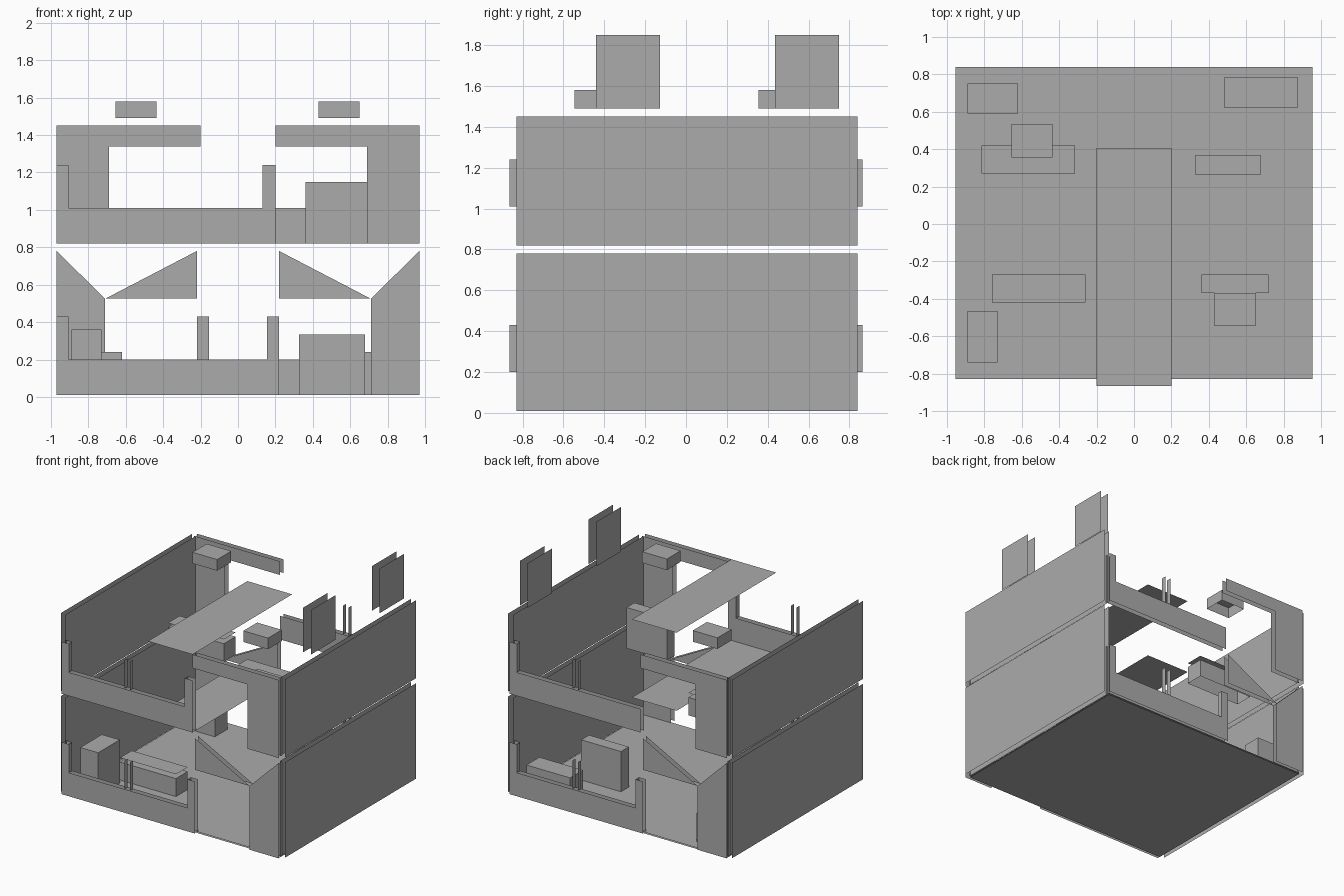
import bpy
import bmesh

cube = bpy.data.objects.get("Cube")
if cube:
    bpy.data.objects.remove(cube, do_unlink=True)

grey = bpy.data.materials.new("plain_grey")
grey.use_nodes = True
colour = (0.41, 0.41, 0.41, 1)
grey.diffuse_color = colour
grey.node_tree.nodes["Principled BSDF"].inputs["Base Color"].default_value = colour


def build(name, polygons):
    """Make one object from a list of flat polygons."""
    bm = bmesh.new()
    for points in polygons:
        bm.faces.new([bm.verts.new(p) for p in points])
    bmesh.ops.remove_doubles(bm, verts=bm.verts, dist=0.0001)
    mesh = bpy.data.meshes.new(name)
    bm.to_mesh(mesh)
    bm.free()
    mesh.materials.append(grey)
    obj = bpy.data.objects.new(name, mesh)
    bpy.context.collection.objects.link(obj)
    return obj


def rect(left, right, low, high):
    return [(left, low), (right, low), (right, high), (left, high)]


def level(outline, z):
    return [(x, y, z) for x, y in outline]


def side_sheet(x, front, back, low, high):
    return [(x, y, z) for y, z in rect(front, back, low, high)]


def open_box(name, left, right, front, back, low, high):
    """Box without a bottom."""
    base = rect(left, right, front, back)
    faces = [level(base, high)]
    for i in range(4):
        a, b = base[i], base[(i + 1) % 4]
        faces.append([(*a, low), (*b, low), (*b, high), (*a, high)])
    return build(name, faces)


OUTER, INNER = 0.865, 0.822     # the two skins of the end walls
FRONT, BACK = -0.83, 0.84       # run of the side walls
EDGE = 0.97                     # half width of the end walls
GROUND, GROUND_TOP = 0.01, 0.78
UPPER, UPPER_TOP = 0.82, 1.45


def end_wall(name, turn, outlines):
    """Two skins of one end wall; turn = -1 gives the rotated back wall."""
    faces = []
    for depth in (OUTER, INNER):
        for outline in outlines:
            faces.append([(turn * x, -turn * depth, z) for x, z in outline])
    build(name, faces)


def window_reveals(name, turn, positions, sill):
    build(name, [side_sheet(turn * x, -turn * OUTER, -turn * INNER, sill, sill + 0.23)
                 for x in positions])


# Base slab
slab = rect(-0.955, 0.955, FRONT, BACK)
build("base_slab", [level(slab, 0), level(slab, GROUND)])

# Double side walls on both storeys
for side, x in (("right", -1), ("left", 1)):
    for storey, low, high in (("ground", GROUND, GROUND_TOP), ("upper", UPPER, UPPER_TOP)):
        build(f"{storey}_{side}_wall",
              [side_sheet(x * s, FRONT, BACK, low, high) for s in (1, 0.957)])

# End walls, with the back turned half way round
for end, turn in (("front", 1), ("back", -1)):
    sill, door, jamb, head = 0.2, 0.22, 0.71, 0.525
    end_wall(f"ground_{end}_wall", turn, [
        rect(-EDGE, door, GROUND, sill),
        rect(-EDGE, -0.905, sill, 0.43),
        rect(0.155, door, sill, 0.43),
        [(jamb, GROUND), (EDGE, GROUND), (EDGE, GROUND_TOP), (jamb, head)],
        [(door, head), (jamb, head), (door, GROUND_TOP)],
    ])
    window_reveals(f"ground_{end}_window_posts", turn,
                   (-0.905, -0.41, -0.36, 0.155), sill)

    sill, door, jamb, head = 1.01, 0.2, 0.69, 1.34
    parts = [
        rect(-EDGE, door, UPPER, sill),
        rect(-EDGE, -0.905, sill, 1.24),
        [(jamb, UPPER), (EDGE, UPPER), (EDGE, UPPER_TOP),
         (door, UPPER_TOP), (door, head), (jamb, head)],
    ]
    reveals = [-0.905, -0.41, -0.36]
    if end == "front":
        parts.append(rect(0.13, door, sill, 1.24))
        reveals.append(0.13)
    end_wall(f"upper_{end}_wall", turn, parts)
    window_reveals(f"upper_{end}_window_posts", turn, reveals, sill)

# Walkway strips of the upper floor and roof
strip = rect(-0.2, 0.2, -OUTER, 0.405)
build("upper_floor_strip", [level(strip, UPPER)])
build("roof_strip", [level(strip, UPPER_TOP)])

# Ground storey furniture
open_box("front_cabinet", -0.89, -0.73, -0.74, -0.465, GROUND, 0.36)
open_box("back_right_bench", -0.89, -0.62, 0.59, 0.75, GROUND, 0.24)
open_box("back_left_bench", 0.485, 0.875, 0.62, 0.785, GROUND, 0.24)
open_box("ground_cupboard", 0.325, 0.68, 0.265, 0.365, GROUND, 0.335)

# Upper storey cupboard
open_box("upper_cupboard", 0.36, 0.72, -0.37, -0.27, UPPER, 1.15)

# Counters with a raised top sheet
for storey, left, front, floor in (("ground", -0.76, -0.42, GROUND),
                                   ("upper", -0.815, 0.27, UPPER)):
    right, back = left + 0.5, front + 0.15
    open_box(f"{storey}_counter", left, right, front, back, floor, floor + 0.145)
    build(f"{storey}_counter_top", [level(rect(left, right, front, back), floor + 0.18)])

# Roof boxes
open_box("roof_box_back", -0.655, -0.435, 0.355, 0.535, 1.49, 1.58)
open_box("roof_box_front", 0.43, 0.65, -0.545, -0.37, 1.49, 1.58)

# Upright sheet pairs above the left wall
for end, start in (("front", -0.44), ("back", 0.435)):
    build(f"roof_{end}_sheets",
          [side_sheet(x, start, start + 0.313, 1.49, 1.85) for x in (0.89, 0.96)])
